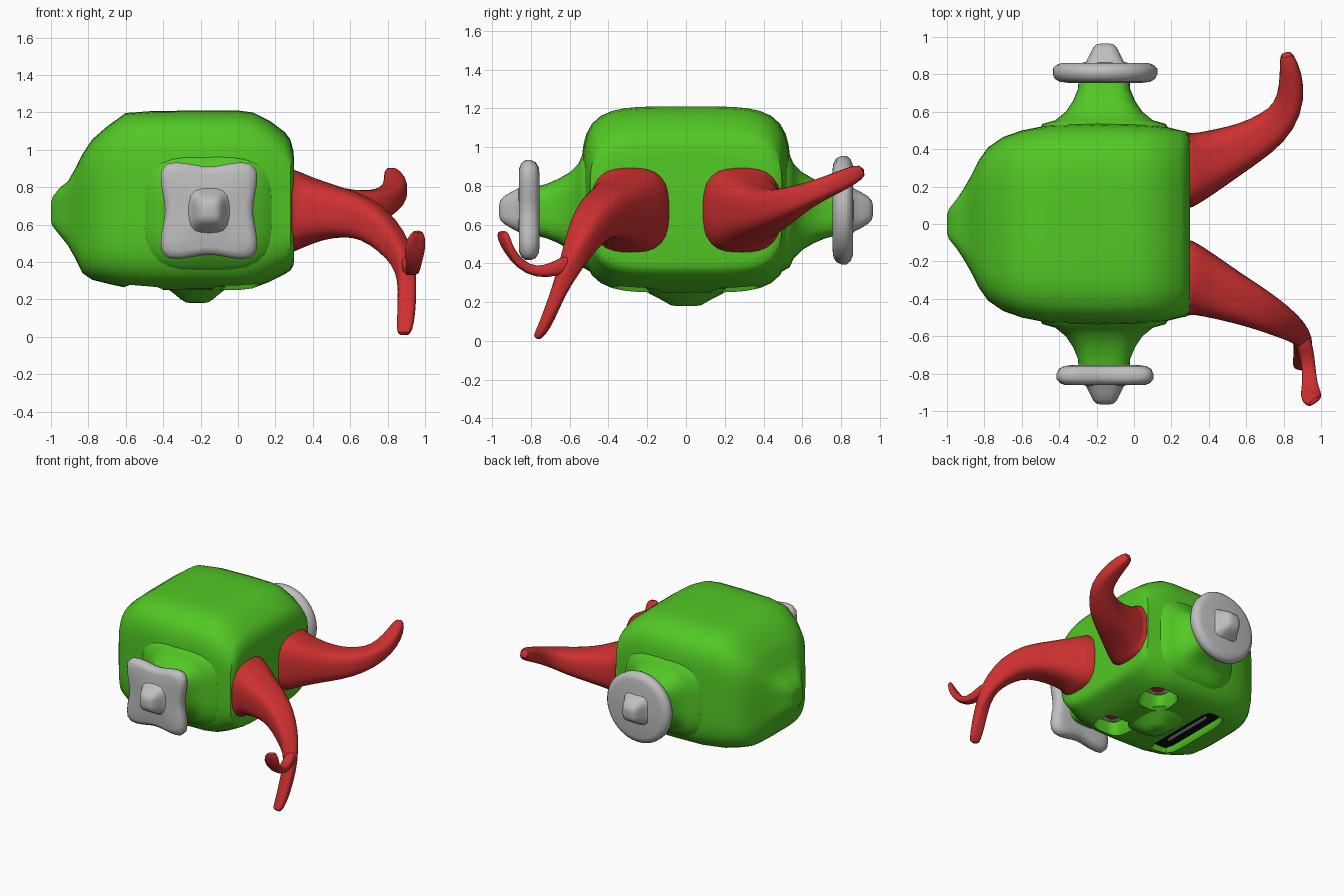
import bpy, bmesh, math
from mathutils import Vector as V

if "Cube" in bpy.data.objects:
    bpy.data.objects.remove(bpy.data.objects["Cube"])


def material(name, rgb):
    m = bpy.data.materials.new(name)
    m.diffuse_color = (*rgb, 1)
    m.use_nodes = True
    m.node_tree.nodes["Principled BSDF"].inputs["Base Color"].default_value = m.diffuse_color
    return m


GREEN = material("bright green", (0.085, 0.58, 0.018))
RED = material("red", (0.62, 0.03, 0.03))
GREY = material("light grey", (0.52, 0.52, 0.52))
WHITE = material("white", (0.8, 0.8, 0.8))
BLACK = material("black", (0.004, 0.004, 0.004))


def loft(name, rings, mat, n=2.0, seg=48, pinch=0.0, smooth=True):
    """Skin superellipse rings, each given as (centre, half axis u, half axis v)."""
    bm = bmesh.new()
    loops = []
    for c, u, v in rings:
        loop = []
        for i in range(seg):
            a = 2 * math.pi * (i + 0.5) / seg
            ca, sa = math.cos(a), math.sin(a)
            r = (abs(ca) ** n + abs(sa) ** n) ** (-1 / n)
            r *= 1 - pinch * math.cos(2 * a) ** 2
            loop.append(bm.verts.new(c + u * (ca * r) + v * (sa * r)))
        loops.append(loop)
    for a, b in zip(loops, loops[1:]):
        for i in range(seg):
            j = (i + 1) % seg
            bm.faces.new((a[i], a[j], b[j], b[i]))
    bm.faces.new(loops[0][::-1])
    bm.faces.new(loops[-1])
    bmesh.ops.recalc_face_normals(bm, faces=bm.faces)
    me = bpy.data.meshes.new(name)
    bm.to_mesh(me)
    bm.free()
    ob = bpy.data.objects.new(name, me)
    bpy.context.collection.objects.link(ob)
    me.materials.append(mat)
    if smooth:
        shade(ob)
    return ob


def activate(ob):
    bpy.ops.object.select_all(action='DESELECT')
    ob.select_set(True)
    bpy.context.view_layer.objects.active = ob


def shade(ob, angle=50):
    activate(ob)
    bpy.ops.object.shade_smooth_by_angle(angle=math.radians(angle))


def along_y(rows, x, z, sign):
    return [(V((x, sign * y, z)), V((a, 0, 0)), V((0, 0, b))) for y, a, b in rows]


def along_z(rows, x, y):
    return [(V((x, y, z)), V((a, 0, 0)), V((0, b, 0))) for z, a, b in rows]


def limb(name, pts, n=4.0):
    """Tapered limb along a path of (x, y, z, half width, half height)."""
    P = [V(p[:3]) for p in pts]
    rings = []
    for i, p in enumerate(pts):
        t = (P[min(i + 1, len(P) - 1)] - P[max(i - 1, 0)]).normalized()
        if i < 2 and p[3] > 0.15:
            t = V((1, 0, 0))
        side = t.cross(V((0, 0, 1))).normalized()
        rings.append((P[i], side * p[3], side.cross(t) * p[4]))
    ob = loft(name, rings, RED, n, 16)
    ob.modifiers.new("smooth", 'SUBSURF').levels = 1
    ob.modifiers["smooth"].render_levels = 1
    return ob


# body: rounded box with a bump on the -x end
rows = [(-1.0, .05, .05, .67), (-.99, .08, .08, .67), (-.95, .13, .13, .67), (-.91, .19, .17, .66),
        (-.87, .26, .24, .66), (-.83, .34, .32, .66), (-.78, .41, .375, .68), (-.70, .465, .42, .705),
        (-.60, .50, .467, .73), (-.45, .53, .478, .73), (-.2, .54, .48, .73), (.0, .535, .48, .73),
        (.08, .53, .47, .73), (.17, .52, .43, .725), (.25, .50, .38, .715), (.28, .495, .35, .705),
        (.295, .475, .31, .69), (.30, .44, .27, .68)]
body = loft("body", [(V((x, 0, c)), V((0, a, 0)), V((0, 0, b))) for x, a, b, c in rows], GREEN, 4.6, 64)


def carve(cutter):
    m = body.modifiers.new("cut", 'BOOLEAN')
    m.operation, m.solver, m.object = 'DIFFERENCE', 'EXACT', cutter
    activate(body)
    bpy.ops.object.modifier_apply(modifier=m.name)
    bpy.data.objects.remove(cutter)


# face on the underside: two eye sockets and a wide mouth
for s, side in ((1, "left"), (-1, "right")):
    x, y = -.01, .26 * s
    carve(loft("socket_cutter", along_z([(.15, .16, .16), (.24, .14, .14), (.29, .115, .115),
                                         (.37, .11, .11)], x, y), GREEN, 4, 32))
    loft(side + "_eye", along_z([(.385, .12, .12), (.365, .105, .105), (.352, .07, .07)], x, y), WHITE, 2, 32)
    loft(side + "_pupil", along_z([(.354, .05, .05), (.346, .045, .045)], x, y), RED, 2, 24)
carve(loft("mouth_cutter", along_z([(.15, .14, .40), (.25, .11, .36), (.28, .085, .33),
                                    (.32, .08, .325)], -.51, 0), GREEN, 8, 32))
loft("mouth", along_z([(.325, .09, .33), (.315, .09, .33)], -.51, 0), BLACK, 8, 32)
loft("teeth", along_z([(.317, .012, .22), (.309, .012, .22)], -.51, 0), GREY, 8, 32)
shade(body, 40)
loft("nose", along_z([(.27, .18, .22), (.245, .14, .19), (.225, .115, .15), (.20, .085, .105),
                      (.185, .06, .08), (.18, .03, .05)], -.22, 0), GREEN, 2.6, 32)

# side arms with a disc and a hub: square in front, round at the back
for s, side in ((-1, "front"), (1, "back")):
    loft(side + "_arm", along_y([(.48, .36, .32), (.535, .33, .29), (.555, .26, .245), (.60, .205, .20),
                                 (.66, .165, .165), (.72, .14, .14), (.78, .135, .125)], -.16, .67, s),
         GREEN, 3.5, 40)
    disc = [(y, r, r) for y, r in ((.755, .20), (.76, .24), (.775, .268), (.80, .28), (.83, .28),
                                   (.85, .262), (.862, .23), (.855, .15), (.865, .11))]
    if s < 0:
        disc = [(y, r * .945, r * .945) for y, r, _ in disc]
    loft(side + "_disc", along_y(disc, -.155, .675, s), GREY, 7 if s < 0 else 2, 48, .11 if s < 0 else 0)
    loft(side + "_hub", along_y([(.84, .13, .13), (.87, .10, .11), (.90, .085, .095), (.94, .065, .07),
                                 (.958, .05, .05), (.965, .025, .025)], -.155, .675, s), GREY, 4, 24)

# back leg, sweeping out and up
limb("back_leg", [(.24, .28, .675, .21, .227), (.30, .285, .675, .21, .225), (.37, .325, .675, .17, .18),
                  (.50, .38, .67, .14, .135), (.62, .435, .675, .115, .11), (.74, .51, .70, .10, .085),
                  (.825, .61, .745, .078, .065), (.845, .74, .80, .068, .055), (.83, .85, .85, .05, .05),
                  (.81, .92, .885, .03, .032)])
# front leg, sweeping out and down, ending in two toes
limb("front_leg", [(.24, -.28, .675, .21, .227), (.30, -.285, .675, .21, .225), (.37, -.325, .675, .17, .18),
                   (.50, -.38, .67, .14, .14), (.66, -.45, .645, .11, .115), (.77, -.51, .57, .09, .095),
                   (.86, -.565, .46, .065, .07), (.90, -.61, .36, .052, .052), (.905, -.66, .25, .05, .04),
                   (.90, -.71, .12, .048, .033), (.89, -.75, .04, .042, .026), (.885, -.775, .012, .03, .016)])
limb("upper_toe", [(.895, -.58, .42, .04, .04), (.92, -.67, .37, .04, .04), (.935, -.77, .35, .036, .028),
                   (.94, -.86, .395, .04, .025), (.945, -.915, .47, .058, .024), (.955, -.94, .53, .05, .022),
                   (.965, -.95, .57, .03, .014)])
